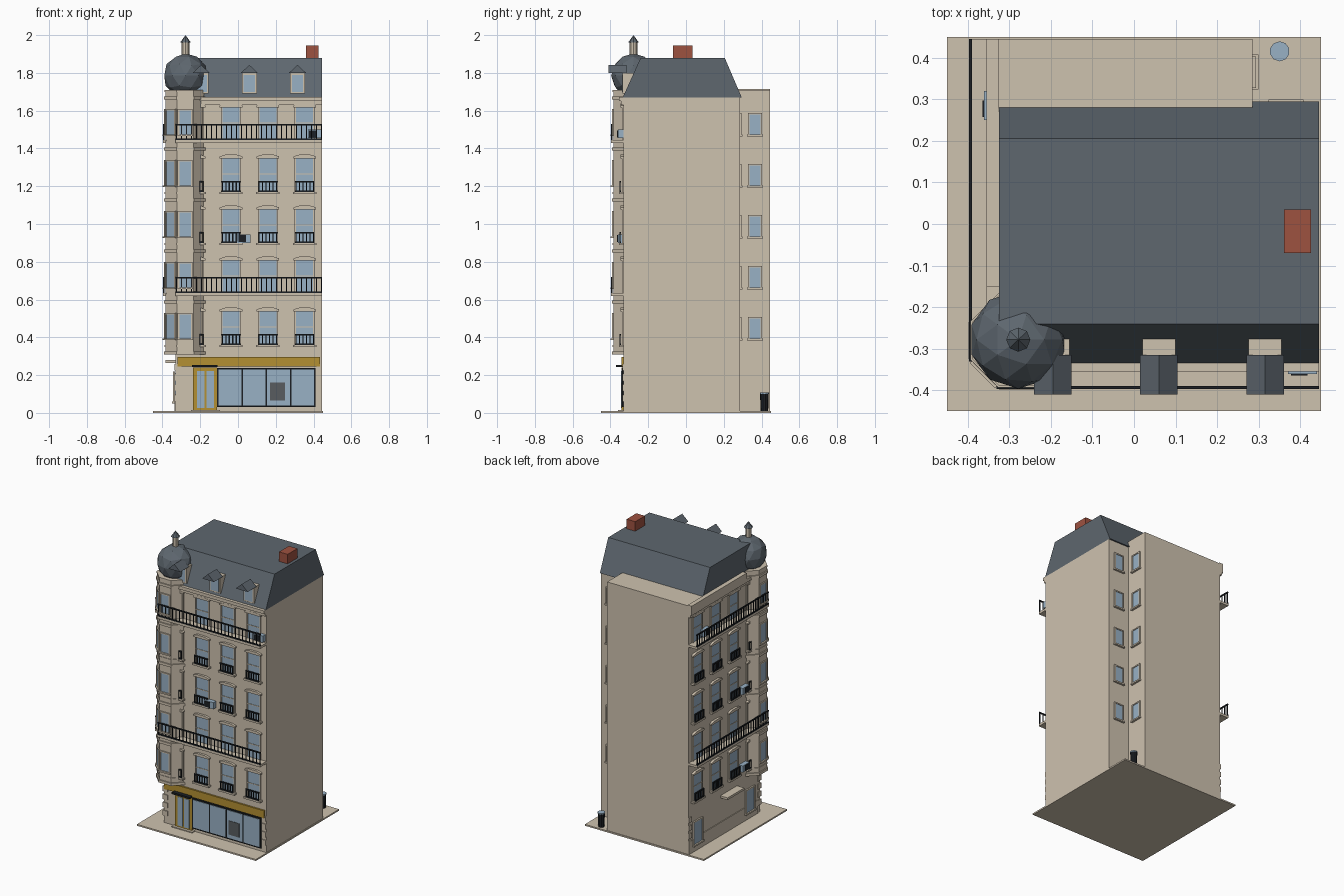
import bpy, bmesh, math
from mathutils import Matrix, Vector

if "Cube" in bpy.data.objects:
    bpy.data.objects.remove(bpy.data.objects["Cube"])


def material(name, r, g, b):
    m = bpy.data.materials.new(name)
    lin = [((c / 255 + 0.055) / 1.055) ** 2.4 for c in (r, g, b)]
    m.diffuse_color = (*lin, 1)
    m.use_nodes = True
    m.node_tree.nodes["Principled BSDF"].inputs["Base Color"].default_value = m.diffuse_color
    return m


STONE = material("stone", 206, 194, 175)
SLATE = material("slate", 94, 103, 111)
GLASS = material("glass_blue", 152, 177, 197)
BLACK = material("black_iron", 27, 31, 35)
GOLD = material("gold_paint", 180, 144, 50)
BRICK = material("red_brick", 158, 82, 64)
GREY = material("dark_grey", 88, 92, 96)

parts = {}


def mesh_for(name, mat):
    if name not in parts:
        parts[name] = (bmesh.new(), mat)
    return parts[name][0]


def box(name, mat, M, x0, x1, y0, y1, z0, z1):
    bm = mesh_for(name, mat)
    T = M @ Matrix.Translation(((x0 + x1) / 2, (y0 + y1) / 2, (z0 + z1) / 2))
    S = Matrix.Diagonal((x1 - x0, y1 - y0, z1 - z0, 1))
    bmesh.ops.create_cube(bm, size=1, matrix=T @ S)


def prism(name, mat, M, profile, a, b, axis):
    """Extrude a 2D profile along x ('x') or y ('y')."""
    bm = mesh_for(name, mat)
    put = (lambda t, p: (t, p[0], p[1])) if axis == 'x' else (lambda t, p: (p[0], t, p[1]))
    rings = [[bm.verts.new(M @ Vector(put(t, p))) for p in profile] for t in (a, b)]
    n = len(profile)
    bm.faces.new(rings[0])
    bm.faces.new(rings[1][::-1])
    for i in range(n):
        j = (i + 1) % n
        bm.faces.new((rings[0][i], rings[1][i], rings[1][j], rings[0][j]))


def cone(name, mat, x, y, z0, z1, r0, r1, n, turn=0):
    bm = mesh_for(name, mat)
    M = Matrix.Translation((x, y, (z0 + z1) / 2)) @ Matrix.Rotation(turn, 4, 'Z')
    bmesh.ops.create_cone(bm, cap_ends=True, segments=n, radius1=r0, radius2=r1,
                          depth=z1 - z0, matrix=M)


WORLD = Matrix()
# wall frames: local x runs along the wall, local -y points out of it
FRONT = Matrix.Translation((0, -0.33, 0))
LEFT = Matrix(((0, 1, 0, 0), (1, 0, 0, 0), (0, 0, 1, 0), (0, 0, 0, 1))) @ FRONT
FLOORS = [0.36 + 0.27 * i for i in range(5)]
COLUMNS = [-0.232, -0.037, 0.158, 0.353]

# ground and main masses
box("pavement", STONE, WORLD, -0.45, 0.45, -0.45, 0.45, 0, 0.01)
box("main_walls", STONE, WORLD, -0.33, 0.445, -0.33, 0.285, 0.01, 1.67)
box("rear_wing", STONE, WORLD, -0.33, 0.285, 0.28, 0.445, 0.01, 1.71)

# mansard roof, chimney
prism("mansard_roof", SLATE, WORLD,
      [(-0.335, 1.67), (0.295, 1.67), (0.205, 1.88), (-0.24, 1.88)], -0.325, 0.445, 'x')
box("chimney", BRICK, WORLD, 0.36, 0.425, -0.07, 0.035, 1.87, 1.945)

# dormers
for x in (-0.195, 0.06, 0.315):
    box("dormer_bodies", STONE, WORLD, x - 0.04, x + 0.04, -0.335, -0.26, 1.69, 1.80)
    box("dormer_glass", GLASS, WORLD, x - 0.03, x + 0.03, -0.338, -0.33, 1.70, 1.79)
    prism("dormer_roofs", SLATE, WORLD,
          [(x - 0.045, 1.80), (x + 0.045, 1.80), (x, 1.842)], -0.41, -0.315, 'y')


def bars(M, x0, x1, y, z0, z1, count, t):
    """Iron railing: two rails and evenly spaced posts."""
    box("railings", BLACK, M, x0, x1, y - t, y + t, z1 - 2 * t, z1)
    box("railings", BLACK, M, x0, x1, y - t, y + t, z0, z0 + 2 * t)
    for i in range(count):
        x = x0 + t + (x1 - x0 - 2 * t) * i / (count - 1)
        box("railings", BLACK, M, x - t * 0.7, x + t * 0.7, y - t * 0.7, y + t * 0.7, z0, z1)


def plain_window(M, w, z0, z1):
    """Small framed window with a sill."""
    h = w / 2
    box("small_window_glass", GLASS, M, -h, h, -0.004, 0.004, z0, z1)
    for s in (-1, 1):
        a, b = sorted((s * h, s * (h + 0.008)))
        box("small_window_frames", STONE, M, a, b, -0.008, 0.002, z0, z1)
    box("small_window_frames", STONE, M, -h - 0.008, h + 0.008, -0.008, 0.002, z1, z1 + 0.008)
    box("small_window_frames", STONE, M, -h - 0.012, h + 0.012, -0.014, 0.002, z0 - 0.01, z0)


# the two street facades
for M in (FRONT, LEFT):
    for i, z in enumerate(FLOORS):
        for x in COLUMNS:
            box("window_glass", GLASS, M, x - 0.045, x + 0.045, -0.004, 0.004, z, z + 0.178)
            box("window_transoms", STONE, M, x - 0.045, x + 0.045, -0.007, 0, z + 0.093, z + 0.098)
            for s in (-1, 1):
                a, b = sorted((x + s * 0.045, x + s * 0.053))
                box("window_frames", STONE, M, a, b, -0.008, 0, z, z + 0.178)
            prism("window_lintels", STONE, M,
                  [(x - 0.06, z + 0.178), (x + 0.06, z + 0.178), (x + 0.06, z + 0.188),
                   (x + 0.03, z + 0.197), (x - 0.03, z + 0.197), (x - 0.06, z + 0.188)],
                  -0.016, 0, 'y')
            if i not in (1, 4):
                box("window_sills", STONE, M, x - 0.062, x + 0.062, -0.025, 0, z - 0.012, z)
                bars(M, x - 0.05, x + 0.05, -0.019, z, z + 0.057, 6, 0.004)
        # long balconies on the second and top floors
        if i in (1, 4):
            box("balcony_slabs", STONE, M, -0.33, 0.445, -0.067, 0, z - 0.012, z + 0.004)
            bars(M, -0.33, 0.445, -0.063, z + 0.004, z + 0.09, 30, 0.004)
    box("cornice", STONE, M, -0.20, 0.445, -0.015, 0, 1.63, 1.65)
    box("cornice", STONE, M, -0.20, 0.445, -0.025, 0, 1.65, 1.672)
    # corner stones on the ground floor
    for k in range(4):
        z = 0.06 + 0.055 * k
        for x in (-0.336, 0.415):
            box("corner_stones", STONE, M, x, x + 0.03, -0.006, 0.03, z, z + 0.035)
box("wing_coping", STONE, WORLD, -0.355, -0.325, -0.15, 0.445, 1.672, 1.715)

# air conditioners: wall frame, centre, bottom height
for M, x, z in ((FRONT, 0.03, 0.9), (FRONT, 0.405, 1.455), (LEFT, -0.135, 0.9),
                (LEFT, -0.135, 0.37), (LEFT, 0.285, 1.455)):
    box("air_conditioners", GLASS, M, x - 0.035, x + 0.035, -0.03, 0, z, z + 0.045)
    box("fan_grilles", BLACK, M, x - 0.028, x + 0.012, -0.034, -0.03, z + 0.004, z + 0.041)

# octagonal corner tower
TX = TY = -0.28
R = 0.105 / math.cos(math.pi / 8)
cone("tower", STONE, TX, TY, 0.32, 1.71, R, R, 8, math.pi / 8)
for k in range(6):
    z = 0.32 + 0.27 * k
    cone("tower_bands", STONE, TX, TY, z - 0.012, z + 0.006, R + 0.008, R + 0.008, 8, math.pi / 8)
    cone("tower_bands", STONE, TX, TY, z + 0.03, z + 0.04, R + 0.004, R + 0.004, 8, math.pi / 8)
for k in range(3):
    M = (Matrix.Translation((TX, TY, 0)) @ Matrix.Rotation(-k * math.pi / 4, 4, 'Z')
         @ Matrix.Translation((0, -0.105, 0)))
    for z in FLOORS:
        plain_window(M, 0.062, z + 0.035, z + 0.16)
bmesh.ops.create_icosphere(mesh_for("dome", SLATE), subdivisions=2, radius=0.118,
                           matrix=Matrix.Translation((-0.278, -0.278, 1.785)))
cone("lantern", STONE, -0.278, -0.278, 1.88, 1.965, 0.02, 0.02, 8)
cone("lantern_cap", SLATE, -0.278, -0.278, 1.96, 2.0, 0.029, 0.0, 8)

# rear court windows on the wing side and the back wall
for z in FLOORS:
    plain_window(Matrix.Translation((0.285, 0.365, 0)) @ Matrix.Rotation(math.pi / 2, 4, 'Z'),
                 0.06, z + 0.033, z + 0.14)
    plain_window(Matrix.Translation((0.365, 0.285, 0)) @ Matrix.Rotation(math.pi, 4, 'Z'),
                 0.06, z + 0.033, z + 0.14)

# shop front
box("shop_sign", GOLD, FRONT, -0.32, 0.435, -0.012, 0, 0.245, 0.297)
box("shop_window_frame", BLACK, FRONT, -0.11, 0.41, -0.008, 0, 0.03, 0.238)
for k in range(4):
    x = -0.102 + 0.128 * k
    box("shop_glass", GLASS, FRONT, x, x + 0.12, -0.011, -0.006, 0.04, 0.229)
box("shop_poster", GREY, FRONT, 0.17, 0.25, -0.014, -0.009, 0.065, 0.16)
box("shop_door", GOLD, FRONT, -0.237, -0.11, -0.012, 0, 0.01, 0.24)
for a, b in ((-0.218, -0.178), (-0.168, -0.128)):
    box("shop_door_glass", GLASS, FRONT, a, b, -0.015, -0.01, 0.025, 0.222)
box("door_canopy", BLACK, FRONT, -0.243, -0.108, -0.04, 0, 0.242, 0.254)
box("door_step", STONE, FRONT, -0.25, -0.095, -0.03, 0, 0.01, 0.016)

# side entrance wall
box("side_plinth", STONE, LEFT, -0.3, 0.445, -0.005, 0, 0.01, 0.10)
box("side_canopy", STONE, LEFT, -0.08, 0.10, -0.055, 0, 0.265, 0.28)
for y in (-0.21, 0.353):
    plain_window(LEFT @ Matrix.Translation((y, -0.005, 0)), 0.085, 0.06, 0.21)

# waste bin in the rear court
cone("bin", BLACK, 0.35, 0.415, 0.01, 0.10, 0.02, 0.023, 10)
cone("bin_lid", GLASS, 0.35, 0.415, 0.10, 0.108, 0.024, 0.024, 10)

# write out all parts
for name, (bm, mat) in parts.items():
    bmesh.ops.recalc_face_normals(bm, faces=bm.faces)
    me = bpy.data.meshes.new(name)
    bm.to_mesh(me)
    bm.free()
    me.materials.append(mat)
    bpy.context.collection.objects.link(bpy.data.objects.new(name, me))
